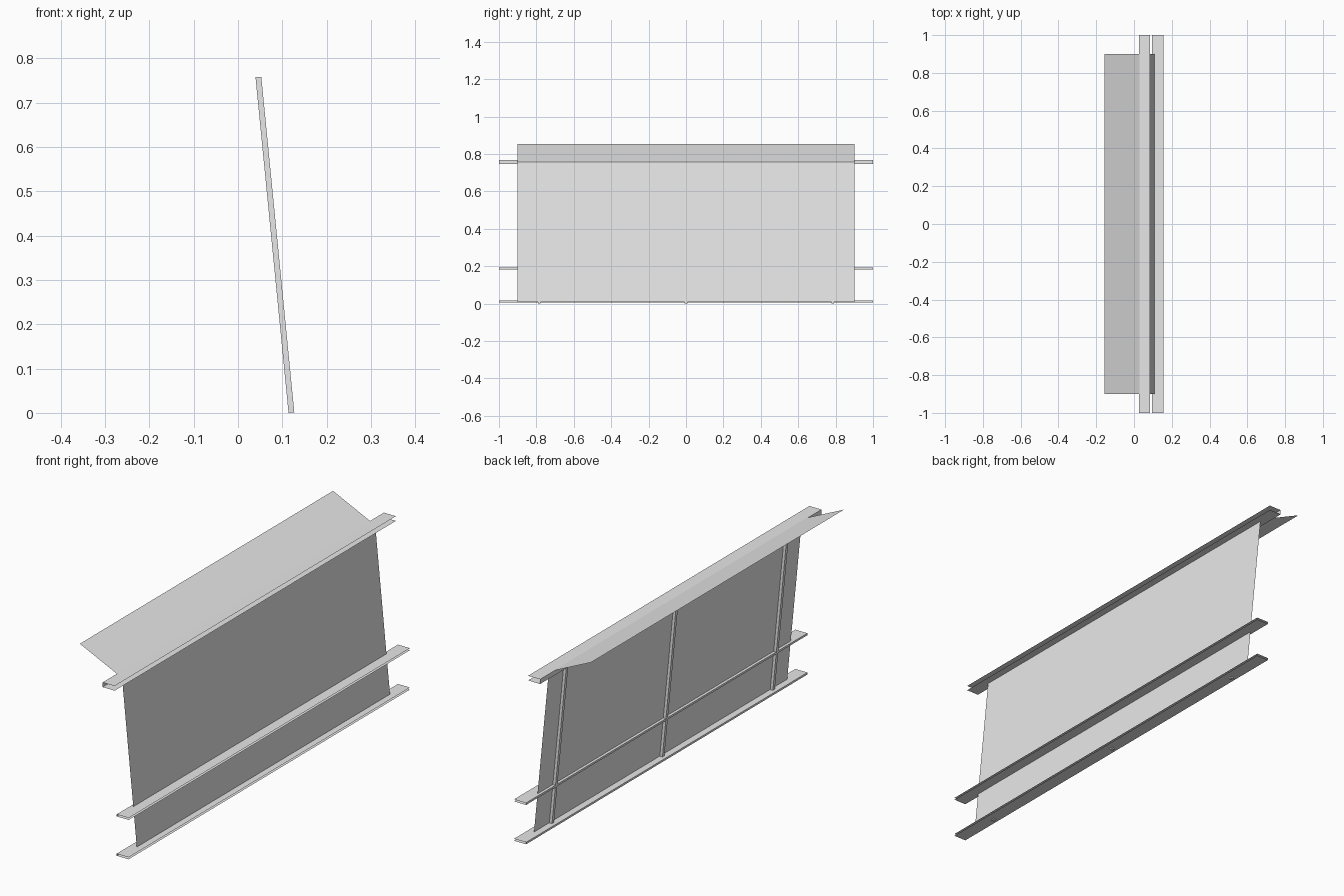
import bpy

cube = bpy.data.objects.get("Cube")
if cube:
    bpy.data.objects.remove(cube, do_unlink=True)

grey = bpy.data.materials.new("light_grey")
grey.use_nodes = True
grey.diffuse_color = (0.8, 0.8, 0.8, 1)
grey.node_tree.nodes["Principled BSDF"].inputs["Base Color"].default_value = (0.8, 0.8, 0.8, 1)


def extrude(name, profile, y0, y1, solid=False):
    """Extrude an x-z profile along y, as an open sheet or a capped solid."""
    n = len(profile)
    verts = [(x, y, z) for y in (y0, y1) for x, z in profile]
    faces = [(i, (i + 1) % n, n + (i + 1) % n, n + i)
             for i in range(n if solid else n - 1)]
    if solid:
        faces += [tuple(reversed(range(n))), tuple(range(n, 2 * n))]
    mesh = bpy.data.meshes.new(name)
    mesh.from_pydata(verts, [], faces)
    mesh.materials.append(grey)
    obj = bpy.data.objects.new(name, mesh)
    bpy.context.collection.objects.link(obj)
    return obj


def rail(name, x, z, height, width=0.06):
    """Thin channel, open towards +x, running the whole length."""
    extrude(name, [(x + width, z), (x, z), (x, z + height), (x + width, z + height)], -1, 1)


TOP = 0.757
HALF = 0.9

# Leaning sheet and the flap rising backwards from its top edge
extrude("main_panel", [(0.127, 0.01), (0.053, TOP)], -HALF, HALF)
extrude("top_flap", [(0.053, TOP), (-0.157, 0.855)], -HALF, HALF)

# Leaning posts behind the sheet
post = [(0.114, 0), (0.127, 0.001), (0.0525, TOP + 0.001), (0.0395, TOP)]
for label, y in (("front", -0.785), ("middle", 0), ("back", 0.785)):
    extrude(label + "_post", post, y - 0.007, y + 0.007, solid=True)

# Long horizontal channels
rail("bottom_rail", 0.096, 0.007, 0.009)
rail("middle_rail", 0.096, 0.184, 0.009)
rail("top_rail", 0.026, 0.747, 0.021)
